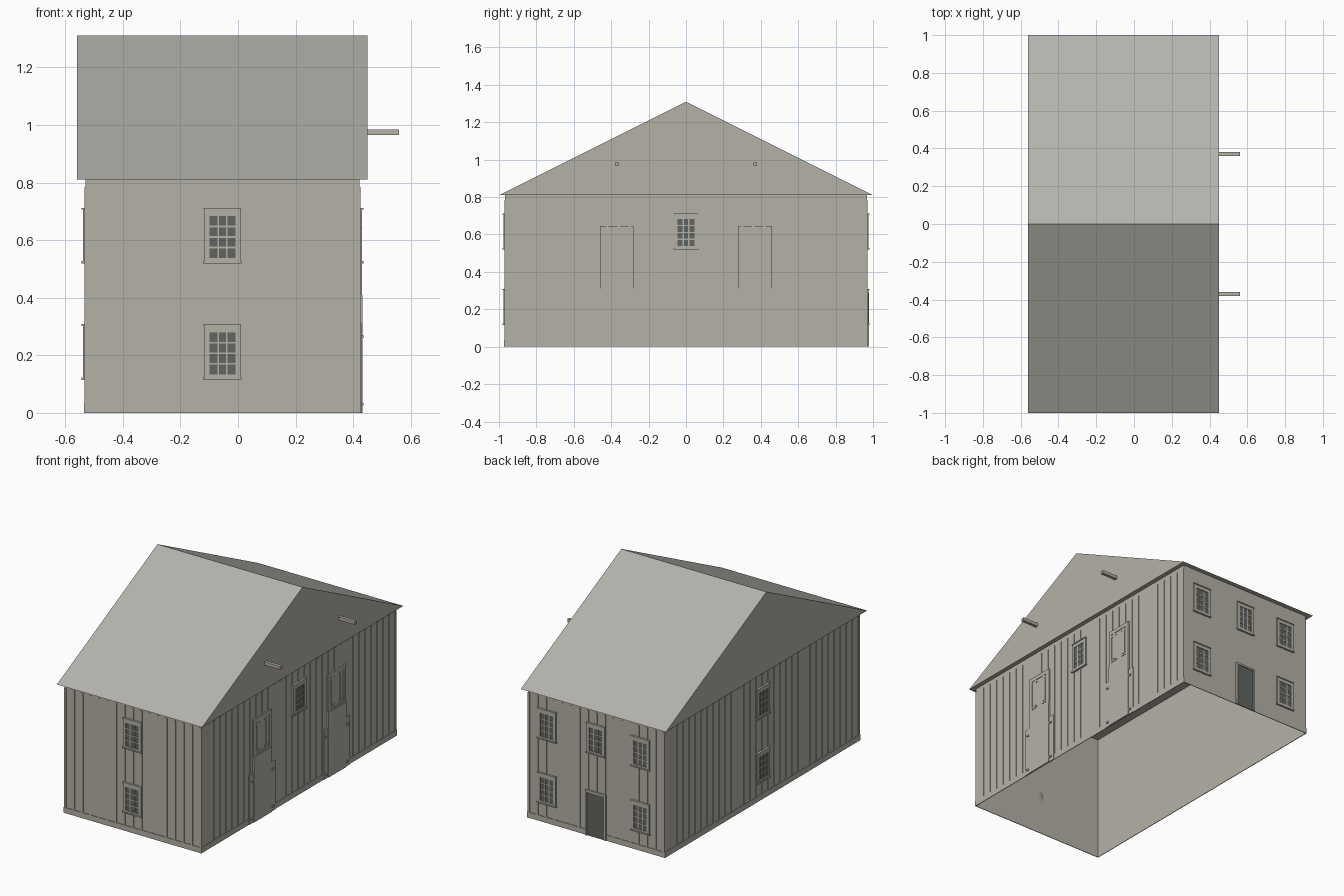
import bpy, bmesh
from math import radians
from mathutils import Matrix, Vector

cube = bpy.data.objects.get("Cube")
if cube:
    bpy.data.objects.remove(cube, do_unlink=True)


def material(name, rgb):
    m = bpy.data.materials.new(name)
    m.use_nodes = True
    m.diffuse_color = (*rgb, 1)
    m.node_tree.nodes["Principled BSDF"].inputs["Base Color"].default_value = (*rgb, 1)
    return m


WOOD = material("weathered wood", (0.46, 0.44, 0.39))
ROOF = material("roof grey", (0.46, 0.45, 0.41))
GLASS = material("dark glass", (0.12, 0.13, 0.12))

# Building dimensions
X0, X1, HALF_Y, EAVE = -0.53, 0.422, 0.968, 0.81
MID = (X0 + X1) / 2
HALF_X = (X1 - X0) / 2


def make(name, bm, mat, matrix=Matrix()):
    bmesh.ops.recalc_face_normals(bm, faces=bm.faces)
    mesh = bpy.data.meshes.new(name)
    bm.to_mesh(mesh)
    bm.free()
    mesh.materials.append(mat)
    ob = bpy.data.objects.new(name, mesh)
    ob.matrix_world = matrix
    bpy.context.collection.objects.link(ob)
    return ob


def add_box(bm, lo, hi):
    lo, hi = Vector(lo), Vector(hi)
    size = Matrix.Diagonal((*(hi - lo), 1))
    bmesh.ops.create_cube(bm, size=1, matrix=Matrix.Translation((lo + hi) / 2) @ size)


def boards(name, wall, rects, depth, mat=WOOD):
    """Rectangles (u0, u1, z0, z1) standing out from a wall by depth."""
    bm = bmesh.new()
    for u0, u1, z0, z1 in rects:
        add_box(bm, (u0, -depth, z0), (u1, 0, z1))
    return make(name, bm, mat, wall)


def wall_frame(angle, distance):
    return (Matrix.Translation((MID, 0, 0)) @ Matrix.Rotation(radians(angle), 4, "Z")
            @ Matrix.Translation((0, -distance, 0)))


FRONT, BACK = wall_frame(0, HALF_Y), wall_frame(180, HALF_Y)
LEFT, RIGHT = wall_frame(90, HALF_X), wall_frame(-90, HALF_X)

# Wall shell, open underneath
bm = bmesh.new()
add_box(bm, (X0, -HALF_Y, 0), (X1, HALF_Y, EAVE))
bmesh.ops.delete(bm, geom=[f for f in bm.faces if abs(f.normal.z) > 0.5], context="FACES")
make("walls", bm, WOOD)

# Gabled roof block: a triangle pushed along x, with wooden gable ends
bm = bmesh.new()
tri = bm.faces.new([bm.verts.new((-0.56, y, z)) for y, z in ((-1, EAVE), (1, EAVE), (0, 1.31))])
out = bmesh.ops.extrude_face_region(bm, geom=[tri])
bmesh.ops.translate(bm, vec=(1.01, 0, 0), verts=[v for v in out["geom"] if isinstance(v, bmesh.types.BMVert)])
roof = make("roof", bm, ROOF)
roof.data.materials.append(WOOD)
for p in roof.data.polygons:
    p.material_index = 0 if p.normal.z > 0.5 else 1

# Battens and base boards on every wall
for name, wall, half in (("front", FRONT, HALF_X), ("back", BACK, HALF_X),
                         ("left", LEFT, HALF_Y), ("right", RIGHT, HALF_Y)):
    n = round(2 * half / 0.06)
    step = (2 * half - 0.014) / n
    starts = [-half + i * step for i in range(n + 1)]
    boards(name + "_battens", wall, [(u, u + 0.014, 0.035, 0.785) for u in starts], 0.003)
    boards(name + "_base_board", wall, [(-half - 0.004, half + 0.004, 0, 0.035)], 0.004)


def window(name, wall, u, z):
    """Twelve-pane window with surround, sill and head; z is its bottom."""
    w, h, rim = 0.063, 0.188, 0.018
    boards(name + "_surround", wall, [
        (u - w, u - w + rim, z, z + h), (u + w - rim, u + w, z, z + h),
        (u - w + rim, u + w - rim, z, z + 0.016), (u - w + rim, u + w - rim, z + h - 0.026, z + h)], 0.009)
    boards(name + "_sill_and_head", wall, [
        (u - w - 0.004, u + w + 0.004, z - 0.003, z + 0.005),
        (u - w - 0.002, u + w + 0.002, z + h - 0.004, z + h + 0.002)], 0.013)
    a, b, c, d = u - w + rim, u + w - rim, z + 0.016, z + h - 0.026
    boards(name + "_panes", wall, [(a, b, c, d)], 0.005, GLASS)
    bars = [(a + (b - a) * i / 3 - 0.003, a + (b - a) * i / 3 + 0.003, c, d) for i in (1, 2)]
    bars += [(a, b, c + (d - c) * i / 4 - 0.003, c + (d - c) * i / 4 + 0.003) for i in (1, 2, 3)]
    boards(name + "_bars", wall, bars, 0.007)


LOW, HIGH = 0.118, 0.522
for z, level in ((LOW, "lower"), (HIGH, "upper")):
    window(f"front_{level}_window", FRONT, 0, z)
    window(f"right_{level}_window", RIGHT, 0, z)
    window(f"back_{level}_window_left", BACK, -0.34, z)
    window(f"back_{level}_window_right", BACK, 0.31, z)
window("back_middle_window", BACK, 0, HIGH)
window("left_window", LEFT, 0, HIGH)

# Back doorway
boards("back_door", BACK, [(-0.06, 0.06, 0, 0.275)], 0.005, GLASS)
boards("back_door_frame", BACK, [(-0.072, -0.06, 0, 0.287), (0.06, 0.072, 0, 0.287),
                                 (-0.06, 0.06, 0.275, 0.287)], 0.011)

# Loading doors with hatches, and the hoist beams above them
for s, side in ((-1, "front"), (1, "rear")):
    c = s * 0.37
    boards(side + "_loading_door", LEFT, [(c - 0.09, c + 0.09, 0, 0.41)], 0.011)
    posts, straps, frame, hinges = [], [], [], []
    for m in (-1, 1):
        def span(a, b, z0, z1):
            return (*sorted((c + m * a, c + m * b)), z0, z1)
        posts.append(span(0.09, 0.13, 0, 0.31))
        straps += [span(0.09, 0.114, z, z + 0.01) for z in (0.025, 0.26)]
        frame.append(span(0.066, 0.09, 0.41, 0.645))
        hinges += [span(0.025, 0.085, z, z + 0.01) for z in (0.43, 0.6)]
        hinges.append(span(0.032, 0.054, 0.445, 0.62))
    frame += [(c - 0.066, c + 0.066, 0.62, 0.645), (c - 0.066, c + 0.066, 0.41, 0.422)]
    boards(side + "_door_posts", LEFT, posts, 0.007)
    boards(side + "_door_straps", LEFT, straps, 0.013)
    boards(side + "_hatch_panel", LEFT, [(c - 0.066, c + 0.066, 0.422, 0.62)], 0.005)
    boards(side + "_hatch_frame", LEFT, frame, 0.009)
    boards(side + "_hatch_hinges", LEFT, hinges, 0.008)
    bm = bmesh.new()
    add_box(bm, (0.4, c - 0.01, 0.965), (0.56, c + 0.01, 0.985))
    make(side + "_hoist_beam", bm, WOOD)
